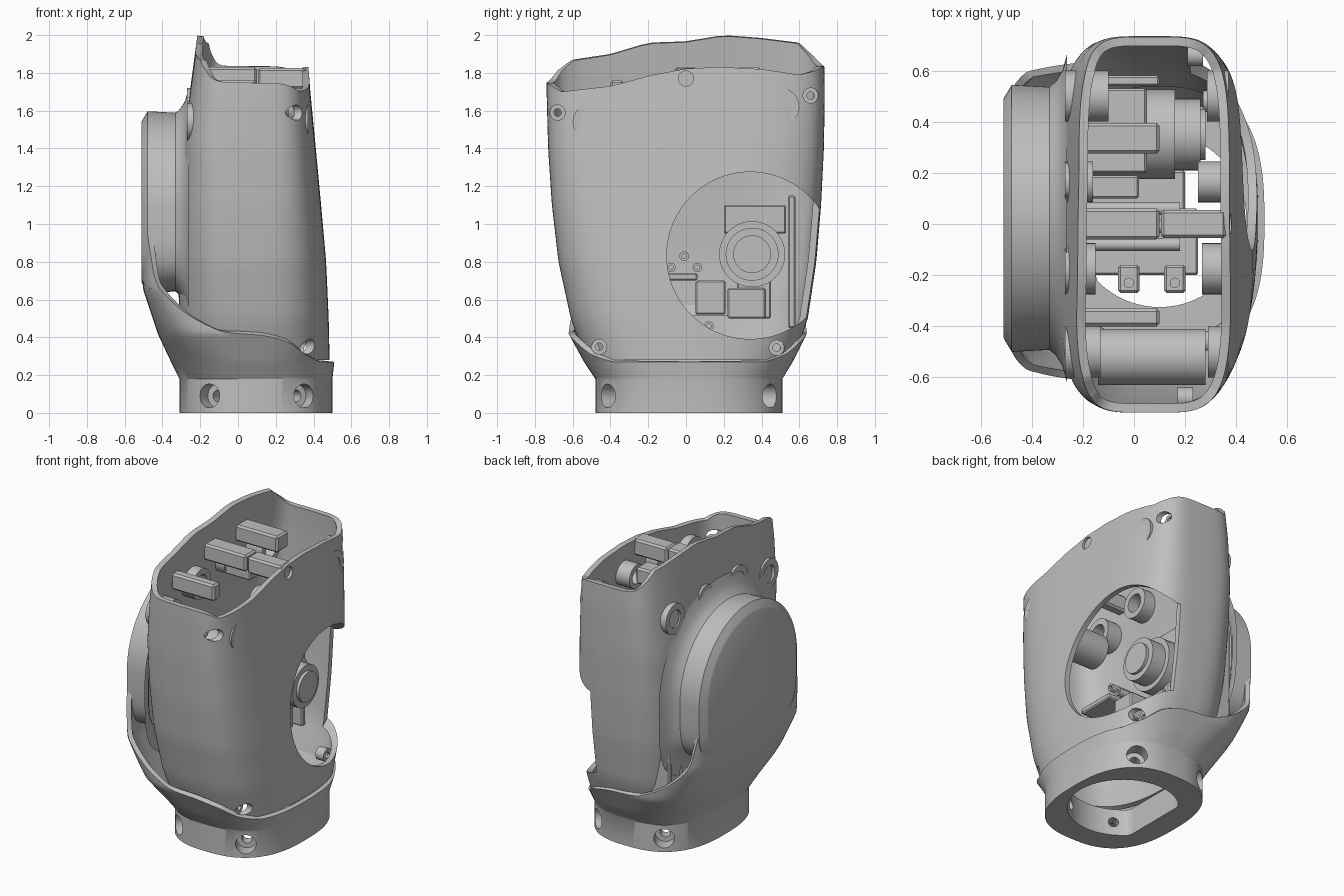
import bpy, bmesh, math
from mathutils import Vector, Matrix

cube = bpy.data.objects.get("Cube")
if cube:
    bpy.data.objects.remove(cube, do_unlink=True)

grey = bpy.data.materials.new("plain_grey")
grey.use_nodes = True
grey.diffuse_color = (0.52, 0.52, 0.52, 1)
for node in grey.node_tree.nodes:
    if node.type == 'BSDF_PRINCIPLED':
        node.inputs["Base Color"].default_value = grey.diffuse_color
SEGMENTS = 160


def interp(rows, key):
    """Linear lookup in rows of (key, value, ...)."""
    if key <= rows[0][0]:
        return rows[0][1:]
    for low, high in zip(rows, rows[1:]):
        if key <= high[0]:
            f = (key - low[0]) / (high[0] - low[0])
            return [a + (b - a) * f for a, b in zip(low[1:], high[1:])]
    return rows[-1][1:]


def signed_power(value, power):
    return math.copysign(abs(value) ** power, value)


def outline(sections, z, angle):
    """Point on the rounded cross-section at height z."""
    x0, x1, y0, y1, n = interp(sections, z)
    x = (x0 + x1) / 2 + (x1 - x0) / 2 * signed_power(math.cos(angle), 2 / n)
    y = (y0 + y1) / 2 + (y1 - y0) / 2 * signed_power(math.sin(angle), 2 / n)
    return Vector((x, y, z))


def mesh_object(name, bm):
    mesh = bpy.data.meshes.new(name)
    bm.to_mesh(mesh)
    bm.free()
    obj = bpy.data.objects.new(name, mesh)
    bpy.context.collection.objects.link(obj)
    mesh.materials.append(grey)
    return obj


def skin(name, rings, cap_start=False, cap_end=False):
    bm = bmesh.new()
    loops = [[bm.verts.new(p) for p in ring] for ring in rings]
    for a, b in zip(loops, loops[1:]):
        for i in range(len(a)):
            j = (i + 1) % len(a)
            bm.faces.new((a[i], a[j], b[j], b[i]))
    if cap_start:
        bm.faces.new(loops[0][::-1])
    if cap_end:
        bm.faces.new(loops[-1])
    if cap_start or cap_end:
        bmesh.ops.recalc_face_normals(bm, faces=bm.faces)
    return mesh_object(name, bm)


def activate(obj):
    bpy.ops.object.select_all(action='DESELECT')
    obj.select_set(True)
    bpy.context.view_layer.objects.active = obj


def thicken(obj, thickness):
    mod = obj.modifiers.new("wall", 'SOLIDIFY')
    mod.thickness, mod.offset = thickness, -1
    activate(obj)
    bpy.ops.object.modifier_apply(modifier=mod.name)


def cut(obj, cutters):
    for cutter in cutters:
        mod = obj.modifiers.new("cut", 'BOOLEAN')
        mod.operation, mod.solver, mod.object = 'DIFFERENCE', 'EXACT', cutter
        activate(obj)
        bpy.ops.object.modifier_apply(modifier=mod.name)


def rod(name, start, end, radius, sides=40):
    start, end = Vector(start), Vector(end)
    turn = (end - start).to_track_quat('Z', 'Y').to_matrix().to_4x4()
    bm = bmesh.new()
    bmesh.ops.create_cone(bm, cap_ends=True, segments=sides, radius1=radius, radius2=radius,
                          depth=(end - start).length,
                          matrix=Matrix.Translation((start + end) / 2) @ turn)
    return mesh_object(name, bm)


def tube(name, start, end, outer, inner):
    """Pipe with an open bore."""
    start, end = Vector(start), Vector(end)
    turn = (end - start).to_track_quat('Z', 'Y').to_matrix()
    steps = [math.tau * i / 40 for i in range(40)]
    circle = [turn @ Vector((math.cos(a), math.sin(a), 0)) for a in steps]
    order = [(start, inner), (start, outer), (end, outer), (end, inner), (start, inner)]
    obj = skin(name, [[p + c * r for c in circle] for p, r in order])
    bm = bmesh.new()
    bm.from_mesh(obj.data)
    bmesh.ops.remove_doubles(bm, verts=bm.verts, dist=0.0001)
    bmesh.ops.recalc_face_normals(bm, faces=bm.faces)
    bm.to_mesh(obj.data)
    bm.free()
    return obj


def block(name, low, high, bevel=0.008):
    low, high = Vector(low), Vector(high)
    bm = bmesh.new()
    bmesh.ops.create_cube(bm, size=1, matrix=Matrix.Translation((low + high) / 2)
                          @ Matrix.Diagonal((high - low).to_4d()))
    bmesh.ops.bevel(bm, geom=bm.edges[:], offset=bevel, segments=1, affect='EDGES')
    return mesh_object(name, bm)


angles = [math.tau * i / SEGMENTS for i in range(SEGMENTS)]

# Main housing: tapered rounded tube with a wavy sloping rim
body_sections = [(.28, -.29, .485, -.53, .57, 2.7), (.5, -.31, .48, -.61, .645, 3),
                 (.8, -.32, .467, -.675, .69, 3.3), (1.1, -.31, .44, -.71, .715, 3.7),
                 (1.4, -.295, .412, -.73, .73, 4.1), (1.7, -.255, .383, -.738, .735, 4.5),
                 (2, -.215, .36, -.735, .728, 4.5)]
high_rim = [(-.74, 1.75), (-.68, 1.83), (-.6, 1.87), (-.4, 1.9), (-.2, 1.96), (0, 1.967),
            (.2, 2), (.4, 1.985), (.6, 1.96), (.68, 1.9), (.73, 1.84)]
low_rim = [(-.74, 1.75), (-.66, 1.7), (-.4, 1.73), (-.1, 1.81), (.1, 1.835), (.4, 1.82),
           (.6, 1.79), (.68, 1.81), (.74, 1.84)]


def body_rim(angle):
    p = outline(body_sections, 1.85, angle)
    f = min(max((p.x + .2) / .25, 0), 1)
    return interp(high_rim, p.y)[0] * (1 - f) + interp(low_rim, p.y)[0] * f


rows = 28
body = skin("main_housing", [[outline(body_sections, .28 + (body_rim(a) - .28) * k / rows, a)
                              for a in angles] for k in range(rows + 1)])
thicken(body, .035)

# Collar: straight foot flaring into a bowl that climbs the right side
collar_sections = [(0, -.31, .5, -.48, .51, 2.6), (.18, -.31, .5, -.48, .51, 2.6),
                   (.27, -.355, .51, -.54, .565, 2.7), (.42, -.425, .52, -.622, .64, 3.5),
                   (.66, -.505, .53, -.62, .645, 5.5), (1, -.507, .53, -.62, .645, 6)]
lip = [(-1, 1), (-.85, .95), (-.7, .72), (-.5, .6), (-.34, .52), (-.1, .43), (.05, .41),
       (.3, .37), (.52, .31), (.77, .27), (1, .27)]
rings = [[outline(collar_sections, 0, a) for a in angles]]
for k in range(15):
    rings.append([outline(collar_sections, .18 + (interp(lip, math.cos(a))[0] - .18) * k / 14, a)
                  for a in angles])
collar = skin("collar", rings)
thicken(collar, .03)

# Foot ring with a D-shaped bore
centre = Vector((.1, .015, 0))
foot = skin("foot_ring", [[centre + (outline(collar_sections, 0, a) - centre) * .98
                           + Vector((0, 0, z)) for a in angles] for z in (0, .18)], True, True)
bore = rod("bore_cutter", centre - Vector((0, 0, 1)), centre + Vector((0, 0, 1)), .34, 64)
for v in bore.data.vertices:
    v.co.x = max(v.co.x, -.15)
cut(foot, [bore])
foot_cutters = []
for degrees in (60, 120, 240, 300):
    d = Vector((math.cos(math.radians(degrees)), math.sin(math.radians(degrees)), 0))
    base = centre + Vector((0, 0, .09))
    foot_cutters += [rod("counterbore_cutter", base + d * .41, base + d, .063),
                     rod("bolt_cutter", base + d * .2, base + d * .6, .032)]
cut(collar, foot_cutters)
cut(foot, foot_cutters)

# Round side opening and screw holes on the left side
screws = [(.22, -.68, 1.59), (.35, 0, 1.77), (.26, .66, 1.68), (.32, -.46, .35), (.32, .48, .345)]
window = rod("window_cutter", (.22, .34, .833), (1, .34, .833), .442, 96)
screw_cutters = [rod("screw_cutter", p, (1, p[1], p[2]), .04) for p in screws]
cut(body, [window] + screw_cutters)
cut(collar, screw_cutters[3:])
for x, y, z in screws:
    tube("screw_seat", (x - .05, y, z), (x + .01, y, z), .042, .02)

# Round drum on the right side, bevelled at the face and flared into the housing


def drum_ring(x, grow):
    ring = []
    for a in angles:
        c, s = math.cos(a), math.sin(a)
        if s < 0:
            c, s = signed_power(c, .5), signed_power(s, .5)
        height = .522 if s > 0 else .44
        ring.append(Vector((x, .022 + (.522 + grow) * c, 1.075 + (height + grow) * s)))
    return ring


drum = skin("side_drum", [drum_ring(x, g) for x, g in
                          [(-.51, -.055), (-.505, -.045), (-.478, 0), (-.33, -.008), (-.305, .015),
                           (-.28, .055), (-.262, .12)]], cap_start=True)

# Clips and screw bosses under the rim
for y, half, top, start, end in [(.335, .06, 1.83, -.22, .1), (0, .06, 1.83, -.22, .1),
                                 (0, .055, 1.825, .105, .36), (-.365, .035, 1.76, -.22, .1)]:
    block("rim_clip", (start, y - half, top - .11), (end, y + half, top), .012)
block("small_clip", (-.24, .1, 1.58), (.02, .19, 1.68))
for y, z, radius, right_end, left_start in [(.5, 1.62, .1, -.1, .285), (.165, 1.64, .08, -.16, .25),
                                            (-.175, 1.62, .1, -.15, .265), (-.5, 1.54, .1, -.13, .29)]:
    tube("right_boss", (-.27, y, z), (right_end, y, z), radius, radius * .6)
    tube("left_boss", (left_start, y, z), (.37, y, z), radius, radius * .6)
rod("cross_tube", (-.14, -.52, 1.42), (.28, -.52, 1.42), .11)

# Motor and brackets inside
rod("motor", (-.28, .35, .84), (.26, .35, .84), .14)
rod("motor_cap", (.2, .35, .84), (.28, .35, .84), .1)
tube("motor_clamp", (-.28, .35, .84), (.16, .35, .84), .175, .135)
block("motor_stand", (-.28, .27, .5), (.1, .45, .74))
block("gear_case", (-.28, .2, .95), (.05, .53, 1.1))
block("lower_block", (-.2, .05, .52), (.2, .21, .7))
block("side_block", (-.2, .22, .5), (.12, .42, .66))
block("rear_rib", (-.28, .54, .45), (.1, .58, 1.15))
block("shelf", (-.28, -.2, .7), (.25, .06, .74))
for x in (-.02, .16):
    block("tab", (x - .042, -.27, .745), (x + .042, -.16, .775), .01)
    rod("tab_screw", (x, -.23, .77), (x, -.23, .79), .02)
for y, z in [(-.01, .83), (.06, .77), (-.08, .77), (.12, .46)]:
    tube("pin", (-.28, y, z), (.18, y, z), .025, .012)

for helper in [bore, window] + screw_cutters + foot_cutters:
    bpy.data.objects.remove(helper, do_unlink=True)
bpy.ops.object.select_all(action='DESELECT')
for obj in bpy.context.scene.objects:
    if obj.type == 'MESH':
        obj.select_set(True)
        bpy.context.view_layer.objects.active = obj
bpy.ops.object.shade_smooth_by_angle(angle=math.radians(32))
